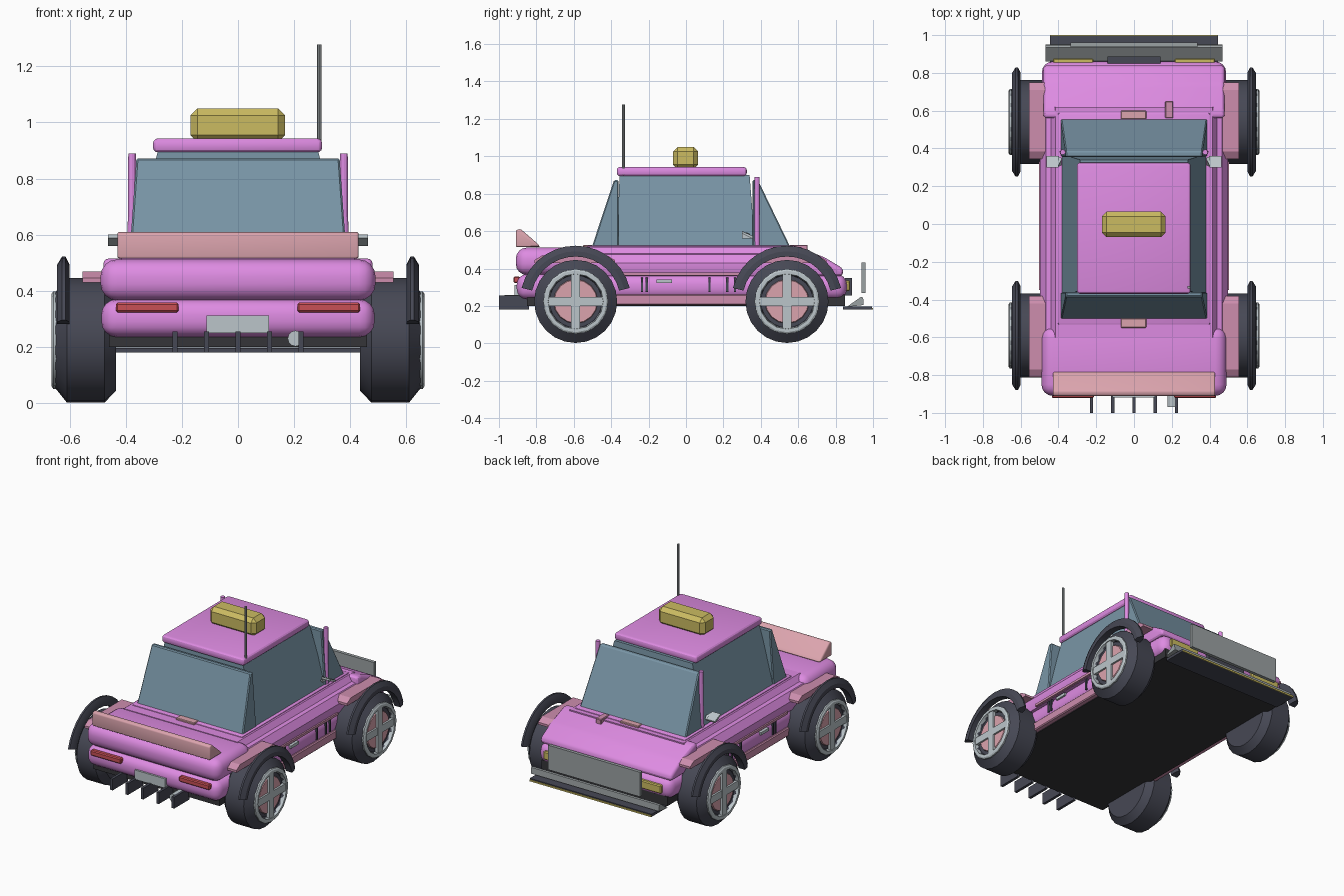
import bpy, bmesh, math
from mathutils import Vector

if "Cube" in bpy.data.objects:
    bpy.data.objects.remove(bpy.data.objects["Cube"])


def material(name, rgb):
    m = bpy.data.materials.new(name)
    m.diffuse_color = (*rgb, 1)
    m.use_nodes = True
    m.node_tree.nodes["Principled BSDF"].inputs["Base Color"].default_value = m.diffuse_color
    return m


PINK = material("orchid_paint", (0.73, 0.26, 0.76))
ROSE = material("rose_trim", (0.71, 0.37, 0.42))
MAUVE = material("mauve_trim", (0.61, 0.27, 0.42))
GLASS = material("blue_grey_glass", (0.19, 0.30, 0.38))
DARK = material("dark_rubber", (0.062, 0.065, 0.09))
BLACK = material("black_floor", (0.035, 0.035, 0.04))
SILVER = material("pale_metal", (0.50, 0.56, 0.59))
STEEL = material("grey_steel", (0.33, 0.36, 0.37))
YELLOW = material("mustard", (0.60, 0.50, 0.12))
RED = material("red_lamp", (0.58, 0.08, 0.09))


def finish(name, bm, mat, bevel=0.0, seg=1):
    bmesh.ops.remove_doubles(bm, verts=bm.verts, dist=1e-5)
    bmesh.ops.recalc_face_normals(bm, faces=bm.faces)
    if bevel:
        bmesh.ops.bevel(bm, geom=bm.edges[:], offset=bevel, segments=seg,
                        profile=0.5, affect='EDGES', clamp_overlap=True)
    me = bpy.data.meshes.new(name)
    bm.to_mesh(me)
    bm.free()
    me.materials.append(mat)
    me.polygons.foreach_set("use_smooth", [True] * len(me.polygons))
    me.set_sharp_from_angle(angle=math.radians(28))
    ob = bpy.data.objects.new(name, me)
    bpy.context.collection.objects.link(ob)
    return ob


def loft(name, a, b, mat, bevel=0.0, seg=1):
    """Solid between two matching outlines."""
    bm = bmesh.new()
    va = [bm.verts.new(p) for p in a]
    vb = [bm.verts.new(p) for p in b]
    bm.faces.new(va)
    bm.faces.new(vb)
    n = len(a)
    for i in range(n):
        j = (i + 1) % n
        bm.faces.new((va[i], va[j], vb[j], vb[i]))
    return finish(name, bm, mat, bevel, seg)


def box(name, x, y, z, mat, bevel=0.0, seg=1):
    ring = [(x[0], y[0]), (x[1], y[0]), (x[1], y[1]), (x[0], y[1])]
    return loft(name, [(*p, z[0]) for p in ring], [(*p, z[1]) for p in ring], mat, bevel, seg)


def prism_x(name, profile, x0, x1, mat, bevel=0.0, seg=1):
    """Side outline (y, z) extruded across x."""
    return loft(name, [(x0, y, z) for y, z in profile],
                [(x1, y, z) for y, z in profile], mat, bevel, seg)


def lathe(name, section, s, cy, cz, mat, a0=0, a1=360, n=24, closed=False):
    """Section (x, radius) swept about the axle; s is the car side."""
    bm = bmesh.new()
    full = a1 - a0 == 360
    rings = []
    for k in range(n if full else n + 1):
        a = math.radians(a0 + (a1 - a0) * k / n)
        rings.append([bm.verts.new((s * x, cy + r * math.cos(a), cz + r * math.sin(a)))
                      for x, r in section])
    m = len(section)
    for k in range(n):
        p, q = rings[k], rings[(k + 1) % len(rings)]
        for i in range(m if closed else m - 1):
            j = (i + 1) % m
            bm.faces.new((p[i], p[j], q[j], q[i]))
    if not full:
        bm.faces.new(rings[0])
        bm.faces.new(rings[-1])
    return finish(name, bm, mat)


def rod(name, p0, p1, r, mat, n=12):
    bm = bmesh.new()
    p0, p1 = Vector(p0), Vector(p1)
    d = p1 - p0
    bmesh.ops.create_cone(bm, cap_ends=True, segments=n, radius1=r, radius2=r, depth=d.length)
    rot = d.to_track_quat('Z', 'Y')
    for v in bm.verts:
        v.co = rot @ v.co + (p0 + p1) / 2
    return finish(name, bm, mat)


# Body shell
box("lower_body", (-0.487, 0.487), (-0.905, 0.86), (0.235, 0.37), PINK, 0.055, 4)
box("rear_deck", (-0.49, 0.49), (-0.91, -0.545), (0.365, 0.512), PINK, 0.06, 4)
prism_x("hood", [(0.56, 0.36), (0.84, 0.36), (0.84, 0.40), (0.74, 0.46), (0.60, 0.515), (0.56, 0.515)],
        -0.48, 0.48, PINK, 0.025, 3)
half = [(0.485, 0.36), (0.497, 0.39), (0.497, 0.43), (0.465, 0.475), (0.44, 0.48), (0.415, 0.515)]
outline = half + [(-x, z) for x, z in reversed(half)]
loft("middle_body", [(x, -0.60, z) for x, z in outline], [(x, 0.62, z) for x, z in outline], PINK)
box("cabin_base", (-0.405, 0.405), (-0.535, 0.59), (0.48, 0.522), PINK, 0.012, 2)
box("floor", (-0.46, 0.46), (-0.85, 0.85), (0.20, 0.26), BLACK)

# Cabin glass
loft("cabin_glass", [(-0.385, -0.37, 0.51), (0.385, -0.37, 0.51), (0.385, 0.37, 0.51), (-0.385, 0.37, 0.51)],
     [(-0.285, -0.355, 0.90), (0.285, -0.355, 0.90), (0.285, 0.34, 0.90), (-0.285, 0.34, 0.90)], GLASS)
for name, yb, yt, yi in (("windscreen", 0.56, 0.385, 0.355), ("rear_window", -0.505, -0.385, -0.36)):
    loft(name, [(-0.388, yb, 0.51), (0.388, yb, 0.51), (0.388, yi, 0.51), (-0.388, yi, 0.51)],
         [(-0.362, yt, 0.872), (0.362, yt, 0.872), (0.362, yi, 0.872), (-0.362, yi, 0.872)],
         GLASS, 0.006)

# Roof, sign and aerial
box("roof", (-0.303, 0.30), (-0.37, 0.325), (0.893, 0.943), PINK, 0.018, 3)
box("roof_sign", (-0.17, 0.168), (-0.07, 0.065), (0.93, 1.05), YELLOW, 0.025, 1)
rod("aerial", (0.29, -0.335, 0.90), (0.29, -0.335, 1.277), 0.008, STEEL, 8)

# Spoiler and deck trim
prism_x("spoiler", [(-0.91, 0.515), (-0.78, 0.515), (-0.79, 0.53), (-0.885, 0.612), (-0.91, 0.605)],
        -0.43, 0.43, ROSE, 0.022, 3)
box("hood_vent", (-0.07, 0.065), (0.555, 0.60), (0.49, 0.527), ROSE, 0.004)
box("deck_vent", (-0.07, 0.065), (-0.55, -0.50), (0.49, 0.527), ROSE, 0.004)
box("intake_pipe", (0.165, 0.207), (0.56, 0.65), (0.49, 0.527), MAUVE, 0.004)

# Tail fittings
box("number_plate", (-0.113, 0.11), (-0.918, -0.895), (0.25, 0.312), SILVER)
rod("exhaust", (0.205, -0.97, 0.23), (0.205, -0.80, 0.23), 0.028, SILVER)
for i in range(5):
    x = (i - 2) * 0.1125
    box("diffuser_fin", (x - 0.009, x + 0.009), (-1.0, -0.84), (0.18, 0.255), DARK)

# Nose fittings and ram plate
box("grille", (-0.14, 0.14), (0.85, 0.888), (0.255, 0.35), DARK)
box("ram_plate", (-0.337, 0.337), (0.938, 0.96), (0.27, 0.432), STEEL)
prism_x("ram_scoop", [(0.86, 0.195), (0.95, 0.205), (0.947, 0.245), (0.935, 0.248)], -0.468, 0.468, STEEL)
box("ram_lip", (-0.445, 0.445), (0.84, 0.994), (0.18, 0.197), DARK)
box("ram_lip_edge", (-0.445, 0.445), (0.994, 1.0), (0.18, 0.19), YELLOW)

# Parts repeated on both sides
for s in (-1, 1):
    def side_box(name, x, *args):
        return box(name, sorted((s * x[0], s * x[1])), *args)

    side_box("tail_lamp", (0.212, 0.435), (-0.922, -0.89), (0.323, 0.358), RED, 0.006)
    side_box("head_lamp", (0.215, 0.43), (0.85, 0.877), (0.28, 0.335), YELLOW, 0.006)
    side_box("sill", (0.44, 0.492), (-0.40, 0.37), (0.205, 0.262), MAUVE, 0.006)
    side_box("side_strip", (0.48, 0.502), (-0.35, 0.33), (0.362, 0.378), MAUVE)
    for y in (-0.235, -0.21, 0.125, 0.22, 0.262):
        side_box("door_bar", (0.47, 0.493), (y - 0.006, y + 0.006), (0.275, 0.352), DARK)
    side_box("door_handle", (0.47, 0.497), (-0.157, -0.075), (0.323, 0.342), SILVER)
    rod("roof_post", (s * 0.38, 0.38, 0.50), (s * 0.377, 0.38, 0.89), 0.014, PINK)
    loft("mirror", [(s * 0.385, 0.31, 0.565), (s * 0.385, 0.35, 0.565), (s * 0.385, 0.34, 0.585)],
         [(s * 0.405, 0.30, 0.56), (s * 0.405, 0.36, 0.56), (s * 0.405, 0.30, 0.60)], SILVER)
    prism_x("mirror_head", [(0.355, 0.56), (0.36, 0.572), (0.30, 0.60), (0.298, 0.588)],
            s * 0.40, s * 0.463, SILVER)

    # Wheels, arches and wing pads
    for cy, pad in ((-0.59, (-0.81, -0.38)), (0.54, (0.345, 0.75))):
        cz = 0.224
        y0, y1 = pad
        prism_x("wing_pad", [(y0, 0.43), (y1, 0.43), (y1, 0.445), (y1 - 0.04, 0.469),
                             (y0 + 0.04, 0.469), (y0, 0.445)], s * 0.45, s * 0.555, MAUVE)
        lathe("tyre", [(0.435, 0), (0.435, 0.18), (0.475, 0.222), (0.61, 0.222), (0.65, 0.172),
                       (0.65, 0.145), (0.638, 0.14), (0.638, 0)], s, cy, cz, DARK)
        lathe("wheel_disc", [(0.63, 0), (0.63, 0.122), (0.647, 0.115), (0.647, 0)],
              s, cy, cz, ROSE, n=16)
        lathe("rim", [(0.635, 0.174), (0.658, 0.174), (0.664, 0.165), (0.664, 0.148), (0.635, 0.142)],
              s, cy, cz, SILVER, n=16, closed=True)
        side_box("upright_spoke", (0.64, 0.660), (cy - 0.024, cy + 0.024), (cz - 0.15, cz + 0.15), SILVER)
        side_box("level_spoke", (0.64, 0.659), (cy - 0.15, cy + 0.15), (cz - 0.024, cz + 0.024), SILVER)
        lathe("wheel_arch", [(0.60, 0.24), (0.645, 0.24), (0.645, 0.268), (0.627, 0.298),
                             (0.615, 0.298), (0.60, 0.268)], s, cy, cz, DARK, 14, 166, 14, True)
